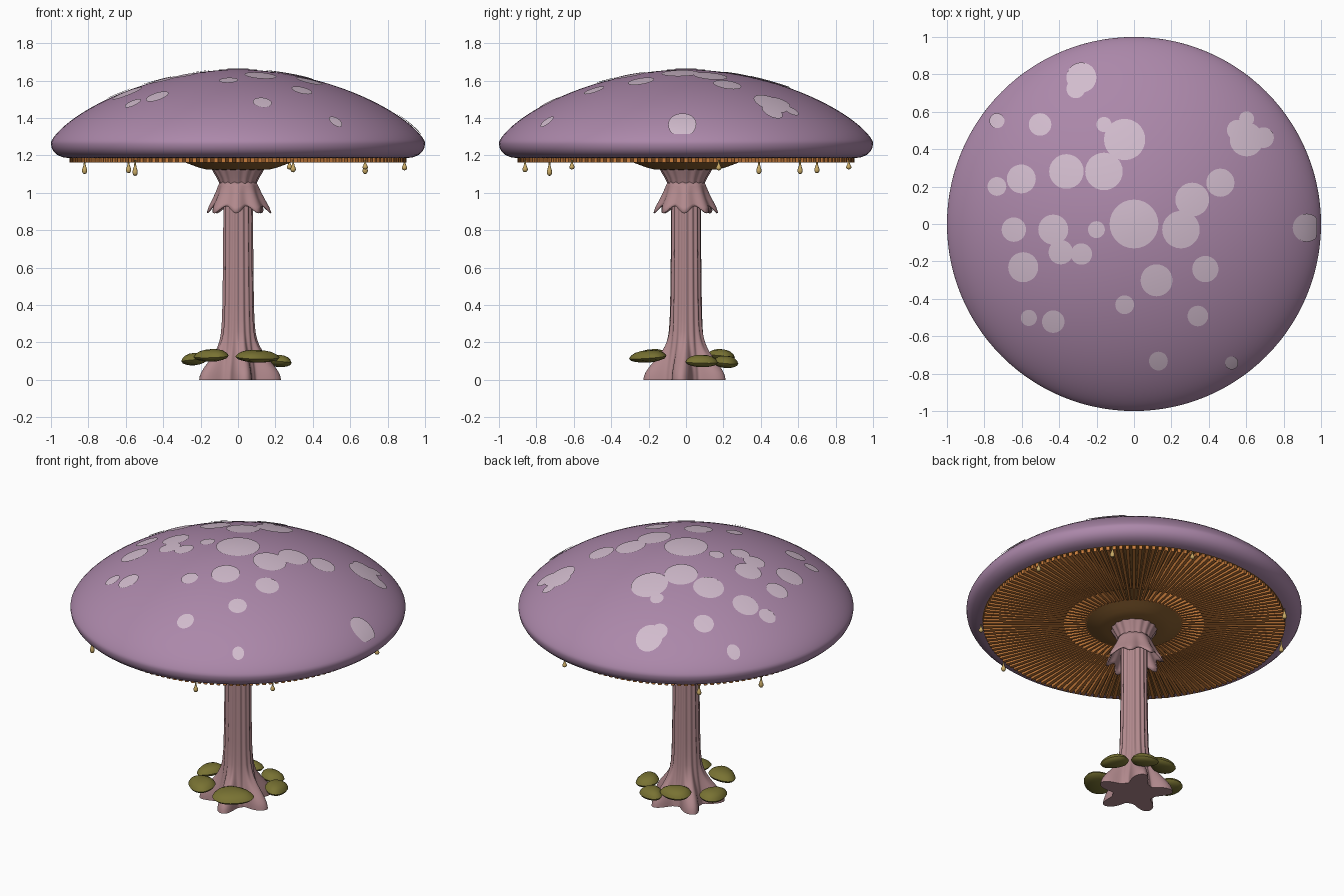
import bpy, bmesh
from math import sin, cos, pi, exp, radians, atan2, hypot
from mathutils import Vector, Matrix

if "Cube" in bpy.data.objects:
    bpy.data.objects.remove(bpy.data.objects["Cube"])


def material(name, r, g, b):
    mat = bpy.data.materials.new(name)
    mat.use_nodes = True
    mat.diffuse_color = (r, g, b, 1)
    bsdf = next(n for n in mat.node_tree.nodes if n.type == "BSDF_PRINCIPLED")
    bsdf.inputs["Base Color"].default_value = (r, g, b, 1)
    bsdf.inputs["Roughness"].default_value = 0.8
    return mat


MAUVE = material("mauve", 0.41, 0.245, 0.40)
PALE = material("pale_lilac", 0.64, 0.50, 0.61)
PINK = material("dusty_pink", 0.44, 0.25, 0.265)
ORANGE = material("gill_orange", 0.58, 0.205, 0.045)
BROWN = material("underside_brown", 0.27, 0.125, 0.032)
GOLD = material("drip_gold", 0.58, 0.40, 0.13)
OLIVE = material("shelf_olive", 0.19, 0.17, 0.033)

parts = []


def finish(name, bm, mat):
    mesh = bpy.data.meshes.new(name)
    bm.to_mesh(mesh)
    bm.free()
    mesh.materials.append(mat)
    obj = bpy.data.objects.new(name, mesh)
    bpy.context.collection.objects.link(obj)
    parts.append(obj)
    return obj


def lathe(name, profile, sides, mat, warp=None, place=None):
    """Spin a top-down (radius, height) profile; warp bends rings, place moves points."""
    bm = bmesh.new()
    rings = []
    for r0, z0 in profile:
        ring = []
        for j in range(sides):
            a = 2 * pi * j / sides
            r, z = warp(r0, z0, a) if warp else (r0, z0)
            p = Vector((r * cos(a), r * sin(a), z))
            ring.append(bm.verts.new(place(p) if place else p))
        rings.append(ring)
    for up, low in zip(rings, rings[1:]):
        for j in range(sides):
            k = (j + 1) % sides
            bm.faces.new((up[j], low[j], low[k], up[k]))
    bmesh.ops.remove_doubles(bm, verts=bm.verts, dist=1e-5)
    return finish(name, bm, mat)


# Cap
def cap_height(r):
    return 1.268 + 0.392 * max(0, 1 - r ** 1.85) ** 0.72


dome = [(sin(i / 28 * pi / 2), cap_height(sin(i / 28 * pi / 2))) for i in range(28)]
rim = [(1, 1.262), (0.996, 1.24), (0.985, 1.22), (0.965, 1.202), (0.935, 1.19), (0.905, 1.186)]
lathe("cap", dome + rim, 112, MAUVE)
lathe("cap_underside", [(0.905, 1.186), (0.5, 1.186), (0.1, 1.186)], 112, BROWN)

# Pale spots lying on the cap: x, y, radius
SPOTS = [
    (0, 0, .13), (.25, -.03, .1), (.31, .13, .09), (.46, .22, .075), (.92, -.02, .075),
    (.38, -.24, .07), (.12, -.3, .085), (-.05, -.43, .05), (.34, -.49, .055),
    (.13, -.73, .05), (.52, -.74, .035), (-.43, -.52, .06), (-.56, -.5, .043),
    (-.59, -.23, .08), (-.64, -.03, .065), (-.43, -.03, .08), (-.39, -.15, .065),
    (-.28, -.16, .057), (-.2, -.03, .045), (-.6, .24, .077), (-.73, .2, .05),
    (-.36, .28, .092), (-.16, .28, .1), (-.05, .45, .11), (-.16, .53, .04),
    (-.5, .53, .06), (-.73, .55, .04), (-.28, .78, .08), (-.31, .72, .05),
    (.6, .45, .09), (.55, .5, .055), (.69, .46, .055), (.6, .56, .04)]

for sx, sy, size in SPOTS:
    def on_cap(p):
        x, y = p.x + sx, p.y + sy
        r = hypot(x, y)
        k = min(1, 0.975 / max(r, 0.001))
        return Vector((x * k * 1.004, y * k * 1.004, cap_height(r * k) + 0.005))
    lathe("cap_spot", [(size * i / 5, 0) for i in range(6)], 28, PALE, place=on_cap)

# Gills: thin radial blades, long and short in turn
GILLS = 144
bm = bmesh.new()
for i in range(GILLS):
    inner = 0.2 if i % 2 == 0 else 0.42
    turn = Matrix.Rotation(2 * pi * i / GILLS, 3, "Z")
    blade = bmesh.ops.create_cube(bm, size=1)["verts"]
    for v in blade:
        outer_end = v.co.x > 0
        x = 0.9 if outer_end else inner
        y = v.co.y * (0.021 if outer_end else 0.012)
        z = 1.19 if v.co.z > 0 else 1.162
        v.co = turn @ Vector((x, y, z))
finish("gills", bm, ORANGE)

# Brown dish where the gills meet the stem
lathe("gill_dish", [(0.29, 1.165), (0.25, 1.15), (0.21, 1.135), (0.17, 1.125), (0.1, 1.122)],
      64, BROWN)

# Golden drips under the rim: x, y, length
DRIPS = [(.89, .175, .05), (-.82, .39, .07), (-.585, .7, .065), (-.55, -.73, .08),
         (.295, -.86, .06), (.275, .87, .045), (.68, .61, .07), (.68, -.61, .045)]
DROP = [(0, 0), (.004, 0), (.005, .3), (.009, .5), (.014, .7), (.014, .82), (.009, .95), (0, 1)]
for dx, dy, length in DRIPS:
    lathe("drip", [(r, 1.175 - t * (length + 0.005)) for r, t in DROP], 12, GOLD,
          place=lambda p: p + Vector((dx, dy, 0)))


# Fluted stem that spreads into five root lobes
def stem_warp(r, z, a):
    if r == 0:
        return r, z
    lobe = (0.5 + 0.5 * cos(5 * (a - radians(135)))) ** 1.4
    return r + 0.11 * exp(-(z / 0.14) ** 2) * lobe + 0.004 * cos(15 * a), z


def stem_radius(z):
    return 0.074 + 0.02 * exp(-z / 0.4) + 0.03 * exp(-(z / 0.16) ** 2)


heights = [1.08, 0.95, 0.8, 0.65, 0.5, 0.4, 0.32] + [0.26 - 0.02 * i for i in range(14)]
lathe("stem", [(stem_radius(z), z) for z in heights] + [(0, 0)], 120, PINK, stem_warp)

# Flared collar above the skirt
lathe("stem_collar", [(0.138, 1.13), (0.128, 1.11), (0.11, 1.08), (0.097, 1.05)], 96, PINK,
      lambda r, z, a: (r * (1 + 0.03 * cos(16 * a)), z))


# Hanging skirt with a scalloped hem
def skirt_warp(r, z, a):
    t = max(0, (1.06 - z) / 0.155)
    wave = cos(8 * a + 0.4)
    return r + 0.016 * t * wave + 0.006 * t * cos(3 * a), z - 0.022 * t ** 3 * wave


skirt = lathe("skirt", [(0.097, 1.06), (0.106, 1.035), (0.118, 1.0), (0.134, 0.965),
                        (0.15, 0.935), (0.158, 0.912)], 96, PINK, skirt_warp)
thick = skirt.modifiers.new("thickness", "SOLIDIFY")
thick.thickness = 0.008

# Shelf fungi around the foot: x, y, z, radius
SHELVES = [(.1, -.2, .125, .118), (-.14, -.18, .13, .098), (-.235, .05, .11, .088),
           (-.06, .19, .13, .09), (.1, .215, .095, .08), (.22, .085, .1, .085)]
SHELF = [(0, .034), (.35, .032), (.65, .025), (.88, .012), (1, -.004),
         (.9, -.016), (.65, -.024), (.35, -.03), (0, -.032)]
for fx, fy, fz, size in SHELVES:
    facing = atan2(fy, fx)
    pose = (Matrix.Translation((fx, fy, fz)) @ Matrix.Rotation(facing, 4, "Z")
            @ Matrix.Rotation(radians(6), 4, "Y") @ Matrix.Diagonal((0.8, 1.05, 1, 1)))
    lathe("shelf_fungus", [(r * size, z) for r, z in SHELF], 28, OLIVE,
          lambda r, z, a: (r * (1 + 0.05 * cos(3 * a + fx * 20)), z),
          lambda p: pose @ p)

# Smooth shading with crisp edges
for obj in bpy.context.selected_objects:
    obj.select_set(False)
for obj in parts:
    obj.select_set(True)
bpy.context.view_layer.objects.active = parts[0]
bpy.ops.object.shade_smooth_by_angle(angle=radians(40))
